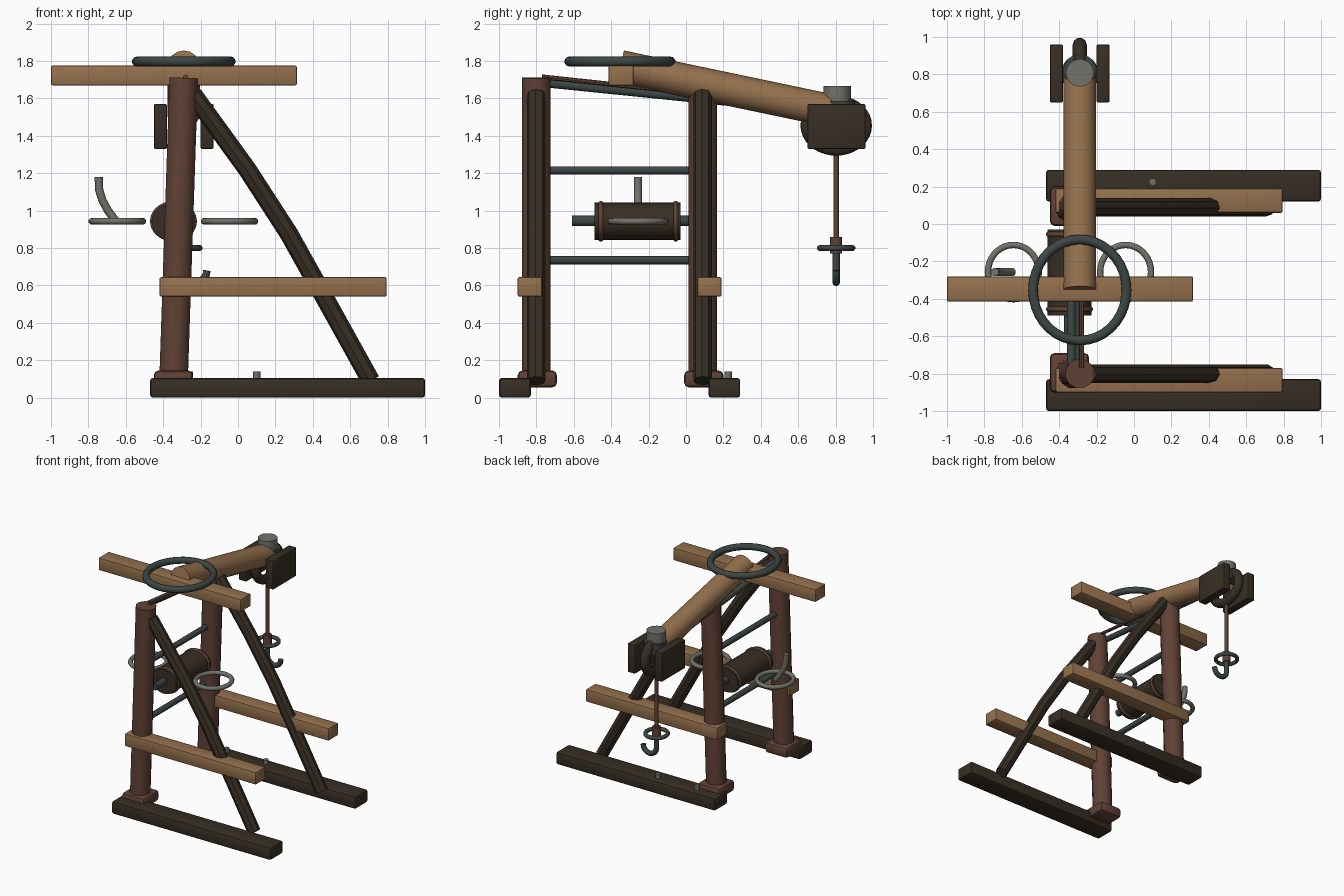
import bpy, bmesh, math
from mathutils import Vector

if "Cube" in bpy.data.objects:
    bpy.data.objects.remove(bpy.data.objects["Cube"])


def mat(name, rgb):
    m = bpy.data.materials.new(name)
    m.diffuse_color = (*rgb, 1)
    m.use_nodes = True
    m.node_tree.nodes["Principled BSDF"].inputs["Base Color"].default_value = m.diffuse_color
    return m


WOOD = mat("light wood", (0.30, 0.165, 0.075))
BROWN = mat("red brown wood", (0.118, 0.054, 0.036))
DARK = mat("dark timber", (0.038, 0.028, 0.018))
STEEL = mat("dark steel", (0.045, 0.062, 0.058))
GREY = mat("grey metal", (0.165, 0.17, 0.145))


def finish(bm, name, material, smooth=True):
    bmesh.ops.recalc_face_normals(bm, faces=bm.faces[:])
    me = bpy.data.meshes.new(name)
    bm.to_mesh(me)
    bm.free()
    me.materials.append(material)
    ob = bpy.data.objects.new(name, me)
    bpy.context.collection.objects.link(ob)
    if smooth:
        bpy.context.view_layer.objects.active = ob
        ob.select_set(True)
        bpy.ops.object.shade_smooth_by_angle(angle=math.radians(40))
        ob.select_set(False)
    return ob


def box(name, x, y, z, material, bevel=0.015):
    """Bevelled box from its (min, max) extents."""
    bm = bmesh.new()
    bmesh.ops.create_cube(bm, size=1)
    for v in bm.verts:
        v.co = [(a + b) / 2 + c * (b - a) for (a, b), c in zip((x, y, z), v.co)]
    bmesh.ops.bevel(bm, geom=bm.edges[:], offset=bevel, segments=2, profile=0.5, affect='EDGES')
    return finish(bm, name, material)


def tube(name, pts, radius, material, sides=12, closed=False, side_dir=None):
    """Round bar swept along points; radius may be a list."""
    pts = [Vector(p) for p in pts]
    n = len(pts)
    radii = radius if isinstance(radius, (list, tuple)) else [radius] * n
    bm = bmesh.new()
    rings = []
    u = None
    for i, p in enumerate(pts):
        if closed:
            t = pts[(i + 1) % n] - pts[i - 1]
        else:
            t = pts[min(i + 1, n - 1)] - pts[max(i - 1, 0)]
        t.normalize()
        if side_dir:
            u = Vector(side_dir)
        elif u is None:
            u = t.orthogonal()
        u = (u - t * u.dot(t)).normalized()
        w = t.cross(u)
        rings.append([bm.verts.new(p + radii[i] * (u * math.cos(a) + w * math.sin(a)))
                      for a in (2 * math.pi * k / sides for k in range(sides))])
    for i in range(n if closed else n - 1):
        a, b = rings[i], rings[(i + 1) % n]
        for k in range(sides):
            j = (k + 1) % sides
            bm.faces.new((a[k], a[j], b[j], b[k]))
    if not closed:
        bm.faces.new(rings[0])
        bm.faces.new(rings[-1])
    return finish(bm, name, material)


def ring(name, c, ra, rb, r, material, axis='Z', n=36):
    """Torus, slightly oval if ra differs from rb."""
    pts = []
    for i in range(n):
        a = 2 * math.pi * i / n
        p, q = ra * math.cos(a), rb * math.sin(a)
        off = {'Z': (p, q, 0), 'X': (0, p, q), 'Y': (p, 0, q)}[axis]
        pts.append(Vector(c) + Vector(off))
    normal = {'Z': (0, 0, 1), 'X': (1, 0, 0), 'Y': (0, 1, 0)}[axis]
    return tube(name, pts, r, material, 10, True, normal)


# Two matching side frames: skid, post, foot, brace, rail
for side, y, skid in (("front", -0.80, (-1.0, -0.83)), ("back", 0.09, (0.12, 0.29))):
    box(side + "_skid", (-0.47, 1.0), skid, (0, 0.105), DARK)
    box(side + "_post_foot", (-0.45, -0.24), (y - 0.10, y + 0.11), (0.055, 0.145), BROWN, 0.025)
    tube(side + "_post", [(-0.345, y, 0.08), (-0.29, y, 1.71)], 0.079, BROWN, 12)
    tube(side + "_brace", [(-0.24, y, 1.62), (0.05, y, 1.22), (0.27, y, 0.88),
                           (0.41, y, 0.63), (0.71, y, 0.09)], 0.05, DARK, 8)
    rail = (-0.90, -0.77) if side == "front" else (0.06, 0.19)
    box(side + "_rail", (-0.42, 0.795), rail, (0.54, 0.645), WOOD, 0.01)

# Bolts over the back skid
for i, x in enumerate((-0.26, 0.10)):
    tube(f"skid_bolt_{i}", [(x, 0.225, 0.10), (x, 0.225, 0.14)], 0.02, GREY, 10)

# Cross bars between posts
for nm, x, z in (("lower", -0.325, 0.735), ("upper", -0.31, 1.215)):
    tube(nm + "_cross_bar", [(x, -0.76, z), (x, 0.05, z)], 0.023, STEEL)

# Boom, stay rod and hauling rope
tube("boom", [(-0.29, -0.35, 1.77), (-0.29, 0.82, 1.525)], 0.088, WOOD, 16)
tube("stay_rod", [(-0.335, -0.78, 1.685), (-0.335, 0.70, 1.535)], 0.024, STEEL)
tube("hauling_rope", [(-0.28, -0.77, 1.715), (-0.28, 0.78, 1.55)], 0.013, BROWN, 8)

# Top cross beam and hand ring
box("top_beam", (-1.0, 0.315), (-0.415, -0.28), (1.67, 1.775), WOOD, 0.008)
ring("top_ring", (-0.29, -0.353, 1.797), 0.25, 0.27, 0.027, STEEL)

# Boom head and pulley
tube("boom_head_collar", [(-0.29, 0.82, 1.50), (-0.29, 0.82, 1.585)], 0.088, STEEL, 20)
tube("boom_head_cap", [(-0.29, 0.808, 1.55), (-0.29, 0.808, 1.667)], 0.074, GREY, 20)
ring("pulley_wheel", (-0.29, 0.803, 1.455), 0.155, 0.125, 0.038, DARK, 'X')
for nm, x in (("left", (-0.45, -0.38)), ("right", (-0.20, -0.13))):
    box(nm + "_pulley_cheek", x, (0.65, 0.96), (1.33, 1.57), DARK, 0.008)

# Hanging rope and hook
tube("hook_rope", [(-0.29, 0.803, 1.36), (-0.29, 0.803, 0.80)], 0.015, BROWN, 10)
tube("hook_socket", [(-0.29, 0.803, 0.77), (-0.29, 0.803, 0.86)], 0.033, BROWN)
ring("hook_ring", (-0.29, 0.803, 0.80), 0.085, 0.087, 0.016, STEEL)
hook = [(-0.29, 0.803, 0.79), (-0.29, 0.803, 0.70)]
hook += [(-0.228 - 0.062 * math.cos(a), 0.803, 0.68 - 0.062 * math.sin(a))
         for a in (math.pi * k / 8 for k in range(9))]
tube("hook", hook, 0.021, STEEL, 10, side_dir=(0, 1, 0))

# Winch drum, flanges and axle (slightly oval)
def drum(name, y0, y1, rx, rz, material):
    bm = bmesh.new()
    loops = [[bm.verts.new((-0.345 + rx * math.cos(2 * math.pi * k / 24), y,
                            0.943 + rz * math.sin(2 * math.pi * k / 24)))
              for k in range(24)] for y in (y0, y1)]
    for k in range(24):
        j = (k + 1) % 24
        bm.faces.new((loops[0][k], loops[0][j], loops[1][j], loops[1][k]))
    for loop in loops:
        bm.faces.new(loop)
    return finish(bm, name, material)


drum("winch_drum", -0.49, -0.03, 0.117, 0.10, DARK)
for i, y in enumerate((-0.455, -0.055)):
    ring(f"drum_flange_{i}", (-0.345, y, 0.943), 0.112, 0.095, 0.014, BROWN, 'Y')
tube("winch_axle", [(-0.345, -0.61, 0.945), (-0.345, 0.02, 0.945)], 0.029, STEEL)

# Hand rings either side of the drum, and crank handle
for nm, x in (("left", -0.645), ("right", -0.045)):
    ring(nm + "_hand_ring", (x, -0.257, 0.943), 0.136, 0.145, 0.018, GREY)
tube("crank_handle", [(-0.65, -0.257, 0.94), (-0.695, -0.257, 1.0), (-0.725, -0.257, 1.055),
                      (-0.742, -0.257, 1.11), (-0.745, -0.257, 1.18)], 0.022, GREY,
     side_dir=(0, 1, 0))
